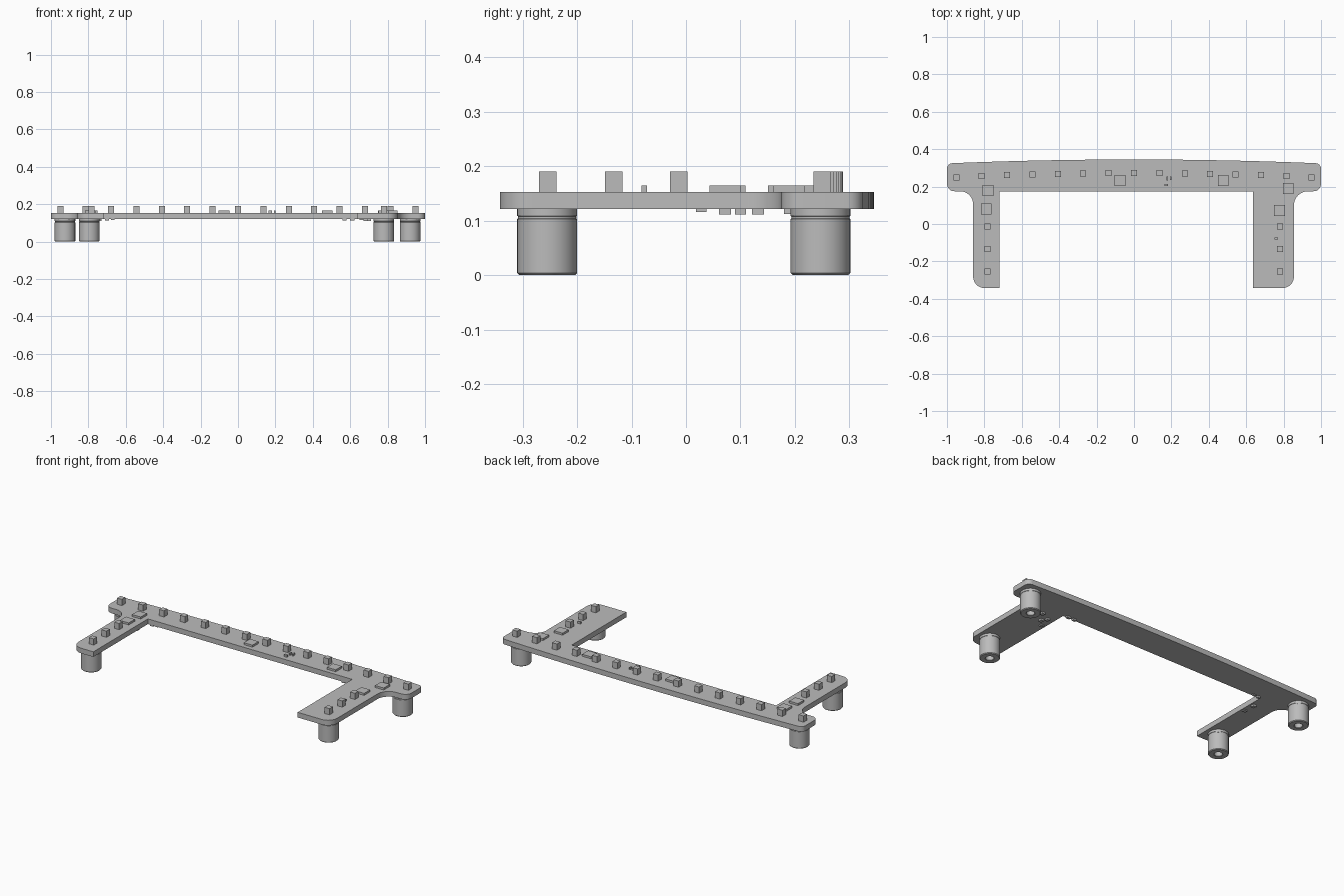
import bpy, bmesh, math

if "Cube" in bpy.data.objects:
    bpy.data.objects.remove(bpy.data.objects["Cube"])

grey = bpy.data.materials.new("plain grey")
grey.diffuse_color = (0.5, 0.5, 0.5, 1)
grey.use_nodes = True
grey.node_tree.nodes["Principled BSDF"].inputs["Base Color"].default_value = grey.diffuse_color

BOTTOM, TOP = 0.122, 0.153


def finish(bm, name, smooth=False):
    bmesh.ops.recalc_face_normals(bm, faces=bm.faces[:])
    mesh = bpy.data.meshes.new(name)
    bm.to_mesh(mesh)
    bm.free()
    mesh.materials.append(grey)
    ob = bpy.data.objects.new(name, mesh)
    bpy.context.collection.objects.link(ob)
    if smooth:
        bpy.ops.object.select_all(action='DESELECT')
        ob.select_set(True)
        bpy.context.view_layer.objects.active = ob
        bpy.ops.object.shade_smooth_by_angle(angle=math.radians(35))
    return ob


def arc(cx, cy, r, a0, a1, n=8):
    return [(cx + r * math.cos(math.radians(a0 + (a1 - a0) * i / n)),
             cy + r * math.sin(math.radians(a0 + (a1 - a0) * i / n))) for i in range(n + 1)]


def blocks(name, items, z0):
    """Several boxes in one object: x, y, width, depth, height."""
    bm = bmesh.new()
    for x, y, w, d, h in items:
        vs = bmesh.ops.create_cube(bm, size=1)["verts"]
        bmesh.ops.scale(bm, vec=(w, d, abs(h)), verts=vs)
        bmesh.ops.translate(bm, vec=(x, y, z0 + h / 2), verts=vs)
    return finish(bm, name)


# Circuit board: wide bar with a bowed back edge and two legs
R = 0.04
outline = [(-0.72, 0.175), (-0.72, -0.342)]
outline += arc(-0.80, -0.282, 0.06, 270, 180)
outline += arc(-0.93, 0.105, 0.07, 0, 90)
outline += arc(-0.96, 0.215, R, 270, 180)
outline += arc(-0.97, 0.295, 0.03, 180, 95)
outline += [(x / 10, 0.345 - 0.021 * (x / 10) ** 2) for x in range(-9, 10)]
outline += arc(0.97, 0.295, 0.03, 85, 0)
outline += arc(0.96, 0.215, R, 0, -90)
outline += arc(0.93, 0.10, 0.075, 90, 180)
outline += arc(0.795, -0.282, 0.06, 0, -90)
outline += [(0.635, -0.342), (0.635, 0.175)]
bm = bmesh.new()
face = bm.faces.new([bm.verts.new((x, y, BOTTOM)) for x, y in outline])
ext = bmesh.ops.extrude_face_region(bm, geom=[face], use_keep_orig=True)
bmesh.ops.translate(bm, vec=(0, 0, TOP - BOTTOM),
                    verts=[g for g in ext["geom"] if isinstance(g, bmesh.types.BMVert)])
finish(bm, "circuit_board", True)

# Standoffs: turned feet with a groove near the top and a blind hole below
profile = [(0, 0.03), (0.022, 0.03), (0.022, 0.002), (0.024, 0), (0.051, 0), (0.055, 0.004),
           (0.055, 0.103), (0.0535, 0.104), (0.0535, 0.108), (0.055, 0.109),
           (0.055, BOTTOM), (0, BOTTOM)]
for i, (x, y) in enumerate([(-0.925, 0.247), (0.92, 0.247), (-0.795, -0.255), (0.78, -0.255)]):
    bm = bmesh.new()
    vs = [bm.verts.new((r, 0, z)) for r, z in profile]
    es = [bm.edges.new(p) for p in zip(vs, vs[1:])]
    bmesh.ops.spin(bm, geom=vs + es, cent=(0, 0, 0), axis=(0, 0, 1),
                   angle=math.tau, steps=40)
    bmesh.ops.remove_doubles(bm, verts=bm.verts[:], dist=0.0002)
    bmesh.ops.translate(bm, vec=(x, y, 0), verts=bm.verts[:])
    finish(bm, f"standoff_{i + 1}", True)

# Light cubes along the bar and down the legs
S = 0.032
lights = [(i * 0.1357, 0.272 - 0.0245 * (i * 0.1357) ** 2, S, S, 0.037) for i in range(-7, 8)]
lights += [(x, y, S, S, 0.037) for x in (-0.784, 0.78) for y in (-0.254, -0.133, -0.013)]
blocks("light_cubes", lights, TOP)

# Flat chips
blocks("chips", [(x, y, 0.058, 0.058, 0.012) for x, y in
                 [(-0.78, 0.18), (-0.79, 0.08), (-0.075, 0.232),
                  (0.477, 0.232), (0.825, 0.19), (0.777, 0.072)]], TOP)

# Small parts on top
blocks("small_top_parts", [(0.172, 0.209, 0.02, 0.012, 0.012), (0.178, 0.243, 0.008, 0.02, 0.012),
                           (0.197, 0.245, 0.008, 0.02, 0.012), (0.76, -0.077, 0.02, 0.01, 0.012)], TOP)

# Small parts underneath
blocks("small_bottom_parts",
       [(0.66, 0.028, 0.02, 0.02, -0.006), (0.70, 0.072, 0.02, 0.022, -0.011),
        (0.68, 0.10, 0.02, 0.02, -0.011), (0.74, 0.132, 0.02, 0.022, -0.011),
        (0.61, 0.187, 0.024, 0.014, -0.01), (0.57, 0.187, 0.02, 0.014, -0.01),
        (-0.74, 0.10, 0.02, 0.02, -0.011), (-0.74, 0.028, 0.02, 0.02, -0.006),
        (-0.70, 0.187, 0.02, 0.014, -0.01), (-0.67, 0.187, 0.02, 0.014, -0.006)], BOTTOM)
